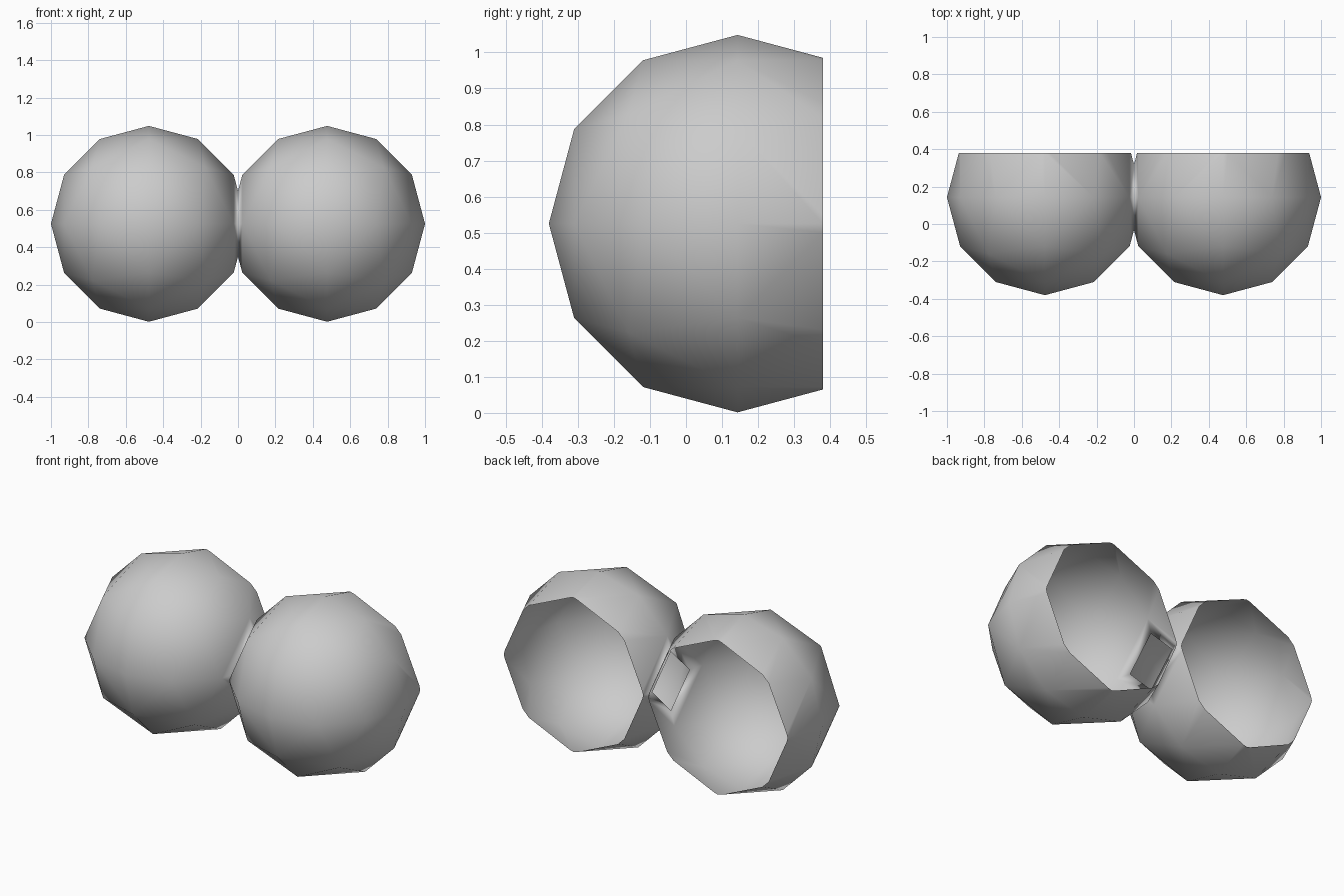
import bpy, bmesh, math
from itertools import product

if "Cube" in bpy.data.objects:
    bpy.data.objects.remove(bpy.data.objects["Cube"])

R = 0.5235                      # sphere radius
CENTRE = (0.4765, 0.143, 0.525)  # centre of the right-hand shell
BACK_Y = 0.38                   # plane of the open back

# Octahedral sphere, three divisions per edge: points on a triangular lattice
bm = bmesh.new()
for a, b in product(range(4), repeat=2):
    c = 3 - a - b
    if c < 0:
        continue
    p = [math.sin(math.radians(30 * k)) for k in (a, b, c)]
    length = math.sqrt(sum(v * v for v in p))
    for signs in product((1, -1), repeat=3):
        bm.verts.new([R * s * v / length + o for s, v, o in zip(signs, p, CENTRE)])
bmesh.ops.remove_doubles(bm, verts=bm.verts[:], dist=1e-4)
bmesh.ops.convex_hull(bm, input=bm.verts[:])
bmesh.ops.recalc_face_normals(bm, faces=bm.faces[:])


def slice_off(co, no):
    """Remove everything on the normal side of a plane, leaving it open."""
    bmesh.ops.bisect_plane(bm, geom=bm.verts[:] + bm.edges[:] + bm.faces[:],
                           plane_co=co, plane_no=no, clear_outer=True)


slice_off((0, BACK_Y, 0), (0, 1, 0))   # open back
slice_off((0, 0, 0), (-1, 0, 0))       # diamond opening between the shells

mesh = bpy.data.meshes.new("twin_shell")
bm.to_mesh(mesh)
bm.free()
shell = bpy.data.objects.new("twin_shell", mesh)
bpy.context.collection.objects.link(shell)

# Smooth shading, then mirror to the left-hand shell
bpy.context.view_layer.objects.active = shell
shell.select_set(True)
bpy.ops.object.shade_smooth_by_angle(angle=math.radians(45))
mirror = shell.modifiers.new("mirror", 'MIRROR')
mirror.use_axis[0] = True
mirror.merge_threshold = 0.001
